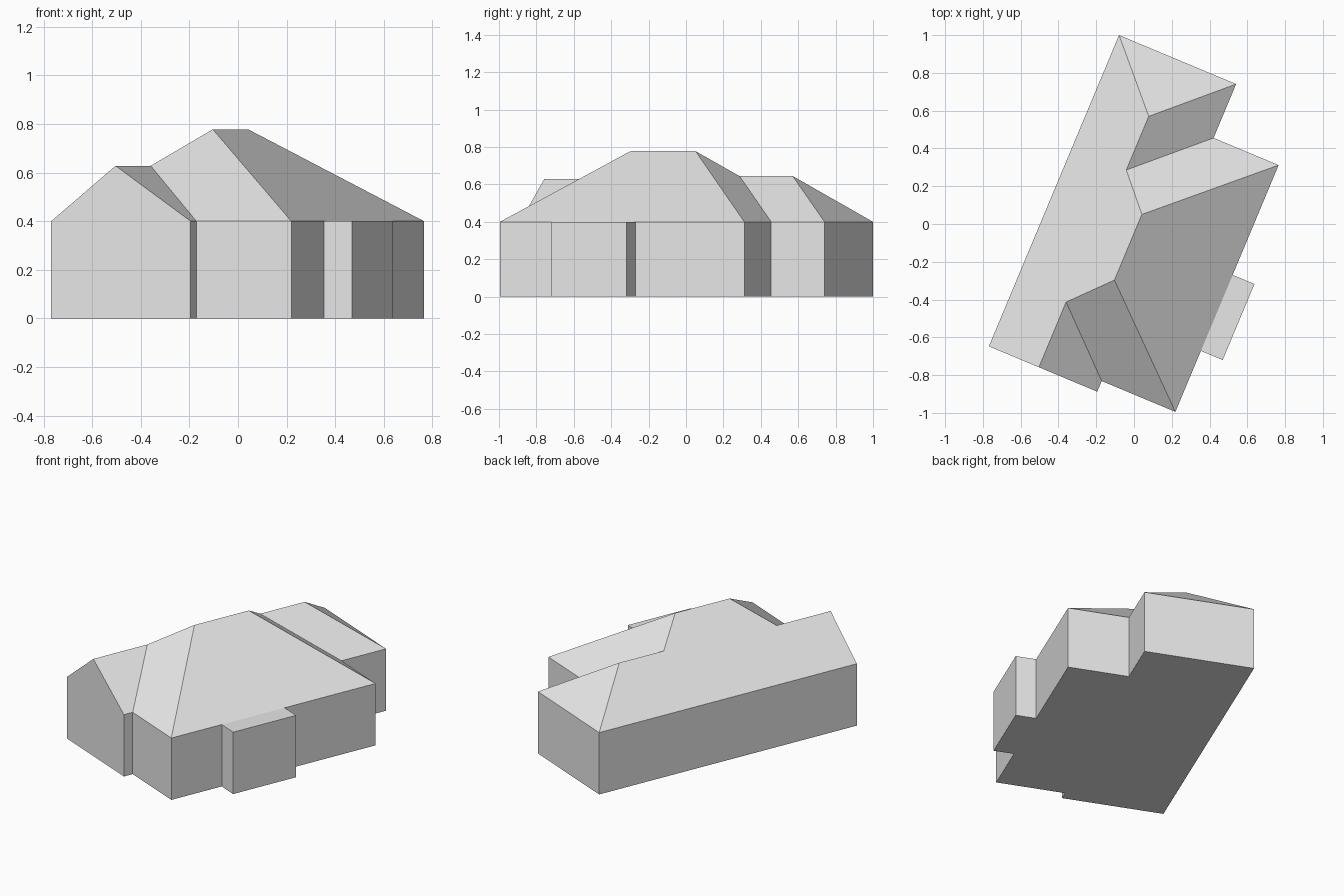
import bpy
import bmesh
import math

cube = bpy.data.objects.get("Cube")
if cube:
    bpy.data.objects.remove(cube, do_unlink=True)

EAVE = 0.40
TURN = math.radians(-22.7)   # the house stands turned on its plot

grey = bpy.data.materials.new("light_grey")
grey.use_nodes = True
grey.diffuse_color = (0.8, 0.8, 0.8, 1)
grey.node_tree.nodes["Principled BSDF"].inputs["Base Color"].default_value = (0.8, 0.8, 0.8, 1)


def make_object(name, bm):
    mesh = bpy.data.meshes.new(name)
    bm.to_mesh(mesh)
    bm.free()
    mesh.materials.append(grey)
    obj = bpy.data.objects.new(name, mesh)
    obj.rotation_euler.z = TURN
    bpy.context.collection.objects.link(obj)
    return obj


def prism(bm, outline, height):
    """Extrude a counter-clockwise outline up from the ground."""
    base = bm.faces.new([bm.verts.new((x, y, 0)) for x, y in outline])
    top = bmesh.ops.extrude_face_region(bm, geom=[base], use_keep_orig=True)["geom"]
    for v in top:
        if isinstance(v, bmesh.types.BMVert):
            v.co.z = height
    bmesh.ops.recalc_face_normals(bm, faces=bm.faces)


# Plan corners, across and along the house
plan = {
    "gable_left": (-0.459, -0.894),
    "gable_right": (0.163, -0.894),
    "front_nook": (0.163, -0.833),
    "front_corner": (0.586, -0.833),
    "rear_corner": (0.586, 0.583),
    "rear_nook": (0.213, 0.583),
    "wing_right": (0.213, 0.892),
    "wing_left": (-0.459, 0.892),
}

# Ridge points
ridge = {
    "gable_peak": (-0.172, -0.894, 0.628),
    "gable_end": (-0.172, -0.520, 0.628),
    "main_front": (0.019, -0.314, 0.778),
    "main_rear": (0.019, 0.063, 0.778),
    "wing_start": (-0.148, 0.248, 0.645),
    "wing_end": (-0.148, 0.556, 0.645),
}

# House body: walls, floor and hipped roof in one closed shell
bm = bmesh.new()
prism(bm, list(plan.values()), EAVE)
lid = max(bm.faces, key=lambda f: f.calc_center_median().z)
points = {}
for name, (x, y) in plan.items():
    points[name] = min(lid.verts, key=lambda v: (v.co.x - x) ** 2 + (v.co.y - y) ** 2)
bmesh.ops.delete(bm, geom=[lid], context="FACES_ONLY")
for name, co in ridge.items():
    points[name] = bm.verts.new(co)

roof_slopes = [
    # long left slope
    ["gable_left", "gable_peak", "gable_end", "main_front", "main_rear",
     "wing_start", "wing_end", "wing_left"],
    # gable triangle and its right slope
    ["gable_left", "gable_right", "gable_peak"],
    ["gable_right", "front_nook", "gable_end", "gable_peak"],
    # main hips and right slope
    ["front_nook", "front_corner", "main_front", "gable_end"],
    ["front_corner", "rear_corner", "main_rear", "main_front"],
    ["rear_corner", "rear_nook", "wing_start", "main_rear"],
    # rear wing slope and end hip
    ["rear_nook", "wing_right", "wing_end", "wing_start"],
    ["wing_right", "wing_left", "wing_end"],
]
for slope in roof_slopes:
    bm.faces.new([points[n] for n in slope])
bmesh.ops.recalc_face_normals(bm, faces=bm.faces)
make_object("house_body", bm)

# Flat-topped side bay
bm = bmesh.new()
prism(bm, [(0.586, -0.483), (0.711, -0.483), (0.711, -0.047), (0.586, -0.047)], EAVE)
make_object("side_bay", bm)
